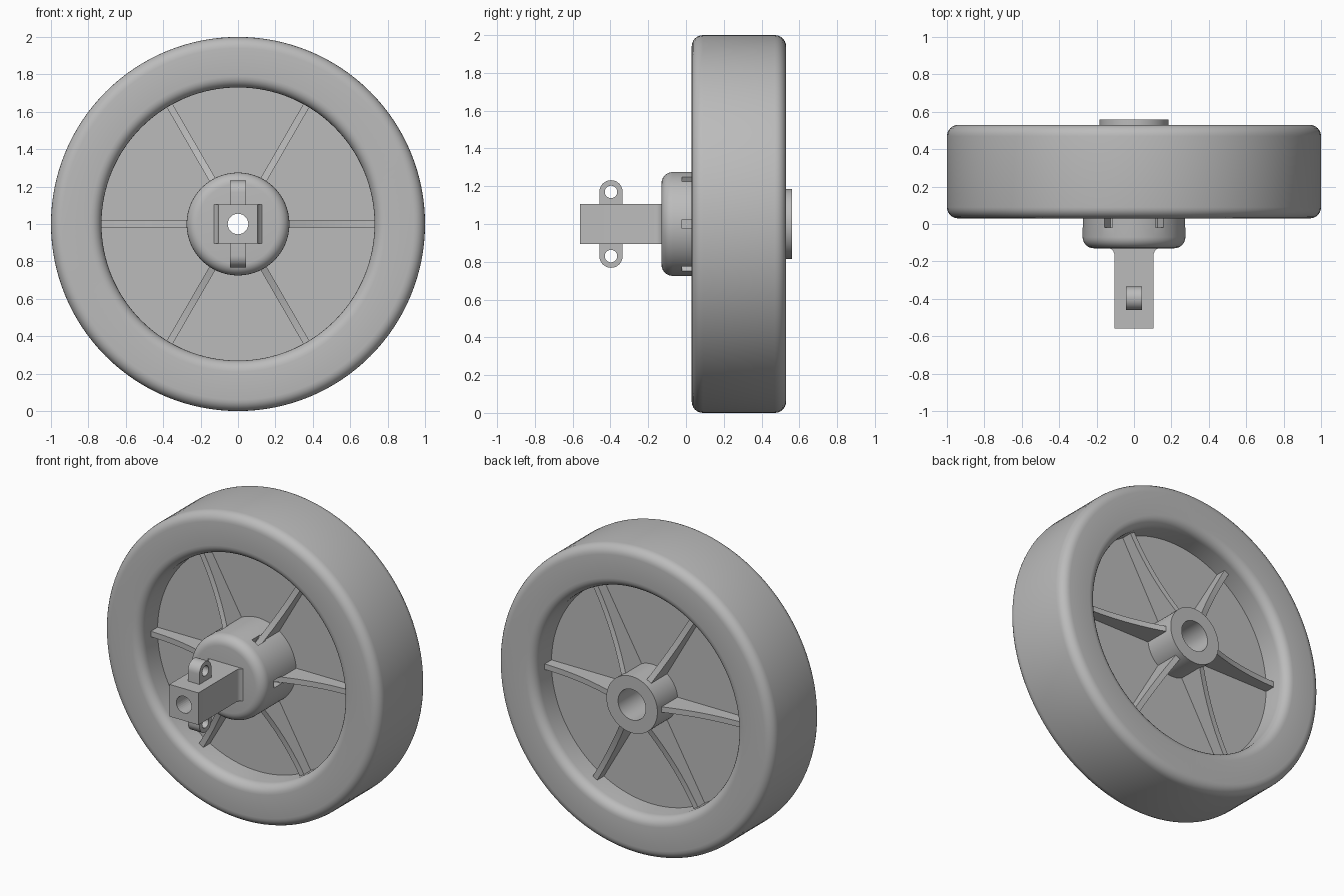
import bpy, bmesh, math
from mathutils import Matrix, Vector

cube = bpy.data.objects.get("Cube")
if cube:
    bpy.data.objects.remove(cube, do_unlink=True)

grey = bpy.data.materials.new("plain grey")
grey.use_nodes = True
colour = (0.5, 0.5, 0.5, 1)
grey.diffuse_color = colour
grey.node_tree.nodes["Principled BSDF"].inputs["Base Color"].default_value = colour

AXLE = Vector((0, 0, 1))


def finish(name, bm, smooth=True):
    bmesh.ops.recalc_face_normals(bm, faces=bm.faces)
    mesh = bpy.data.meshes.new(name)
    bm.to_mesh(mesh)
    bm.free()
    mesh.materials.append(grey)
    ob = bpy.data.objects.new(name, mesh)
    bpy.context.collection.objects.link(ob)
    if smooth:
        bpy.ops.object.select_all(action='DESELECT')
        ob.select_set(True)
        bpy.context.view_layer.objects.active = ob
        bpy.ops.object.shade_smooth_by_angle(angle=math.radians(32))
    return ob


def rounded(points, steps=6):
    """Closed outline of (a, b, fillet) corners, right angles only."""
    out = []
    for i, (a, b, f) in enumerate(points):
        p = Vector((a, b))
        if not f:
            out.append(p)
            continue
        d0 = (Vector(points[i - 1][:2]) - p).normalized()
        d1 = (Vector(points[(i + 1) % len(points)][:2]) - p).normalized()
        centre = p + (d0 + d1) * f
        for k in range(steps + 1):
            t = math.pi / 2 * k / steps
            out.append(centre - d1 * f * math.cos(t) - d0 * f * math.sin(t))
    return out


def lathe(name, points, segments=96):
    """Spin a closed (radius, y) outline around the axle."""
    bm = bmesh.new()
    outline = rounded(points)
    rings = []
    for s in range(segments):
        a = math.tau * s / segments
        rings.append([bm.verts.new((p.x * math.cos(a), p.y, 1 + p.x * math.sin(a)))
                      for p in outline])
    n = len(outline)
    for s in range(segments):
        r0, r1 = rings[s], rings[(s + 1) % segments]
        for i in range(n):
            j = (i + 1) % n
            bm.faces.new((r0[i], r0[j], r1[j], r1[i]))
    return finish(name, bm)


def prism(bm, outline, depth, matrix):
    """Extrude a flat outline by depth, centred, then place it."""
    lo, hi = [[bm.verts.new(matrix @ Vector((p[0], p[1], h))) for p in outline]
              for h in (-depth / 2, depth / 2)]
    bm.faces.new(lo)
    bm.faces.new(hi)
    for i in range(len(lo)):
        j = (i + 1) % len(lo)
        bm.faces.new((lo[i], lo[j], hi[j], hi[i]))


def circle(x, y, r, n=32):
    return [(x + r * math.cos(math.tau * k / n), y + r * math.sin(math.tau * k / n))
            for k in range(n)]


def cut(ob, cutter):
    mod = ob.modifiers.new("cut", 'BOOLEAN')
    mod.operation = 'DIFFERENCE'
    mod.solver = 'EXACT'
    mod.object = cutter
    cutter.hide_render = True
    cutter.hide_set(True)


# Maps outline (a, b, depth) to (a, b, z) , (z, y, x) or (x, z, y) layouts
side_plane = Matrix(((0, 0, 1, 0), (1, 0, 0, 0), (0, 1, 0, 0), (0, 0, 0, 1)))
front_plane = Matrix(((1, 0, 0, 0), (0, 0, 1, 0), (0, 1, 0, 0), (0, 0, 0, 1)))

# Tyre and web
lathe("tyre", [(0.73, 0.03, 0.06), (1.0, 0.03, 0.06),
               (1.0, 0.53, 0.06), (0.73, 0.53, 0.06)], 128)
lathe("web", [(0.15, 0.21, 0), (0.74, 0.21, 0), (0.74, 0.35, 0), (0.15, 0.35, 0)])

# Hub: wide rounded cap in front, narrow sleeve behind, stepped bore
hub = lathe("hub", [(0.055, -0.13, 0), (0.275, -0.13, 0.06), (0.275, 0.28, 0),
                    (0.185, 0.28, 0), (0.185, 0.56, 0), (0.1, 0.56, 0),
                    (0.1, -0.05, 0), (0.055, -0.05, 0)])

# Spokes with concave edges, and the notches they enter in the hub
spokes, notches = bmesh.new(), bmesh.new()
steps = 10
front_edge, back_edge = [], []
for k in range(steps + 1):
    t = k / steps
    front_edge.append((0.2 + 0.54 * t, 0.14 - 0.11 * (1 - t) ** 2))
    back_edge.append((0.17 + 0.57 * t, 0.42 + 0.1 * (1 - t) ** 2))
for i in range(6):
    turn = Matrix.Translation(AXLE) @ Matrix.Rotation(math.tau * i / 6, 4, 'Y')
    prism(spokes, front_edge + back_edge[::-1], 0.036, turn)
    prism(notches, [(0.21, -0.02), (0.32, -0.02), (0.32, 0.06), (0.21, 0.06)], 0.05, turn)
finish("spokes", spokes)
cut(hub, finish("notch_cutter", notches, False))

# Square stem with a flared foot against the hub
bm = bmesh.new()
half = [(0.105, -0.56), (0.105, -0.16), (0.112, -0.142), (0.13, -0.128), (0.13, -0.12)]
prism(bm, half + [(-x, y) for x, y in half[::-1]], 0.21, Matrix.Translation(AXLE))
stem = finish("stem", bm)
bm = bmesh.new()
prism(bm, circle(0, 1, 0.055), 2, front_plane)
cut(stem, finish("bore_cutter", bm, False))

# Rounded eyelets above and below the stem
for name, s in (("upper_eyelet", 1), ("lower_eyelet", -1)):
    bm = bmesh.new()
    outline = [(-0.335, 1 + s * 0.1)]
    for k in range(17):
        a = math.pi * k / 16
        outline.append((-0.397 + 0.062 * math.cos(a), 1 + s * (0.17 + 0.062 * math.sin(a))))
    outline.append((-0.459, 1 + s * 0.1))
    prism(bm, outline, 0.084, side_plane)
    eyelet = finish(name, bm)
    bm = bmesh.new()
    prism(bm, circle(-0.397, 1 + s * 0.17, 0.033), 0.4, side_plane)
    cut(eyelet, finish(name + "_cutter", bm, False))
